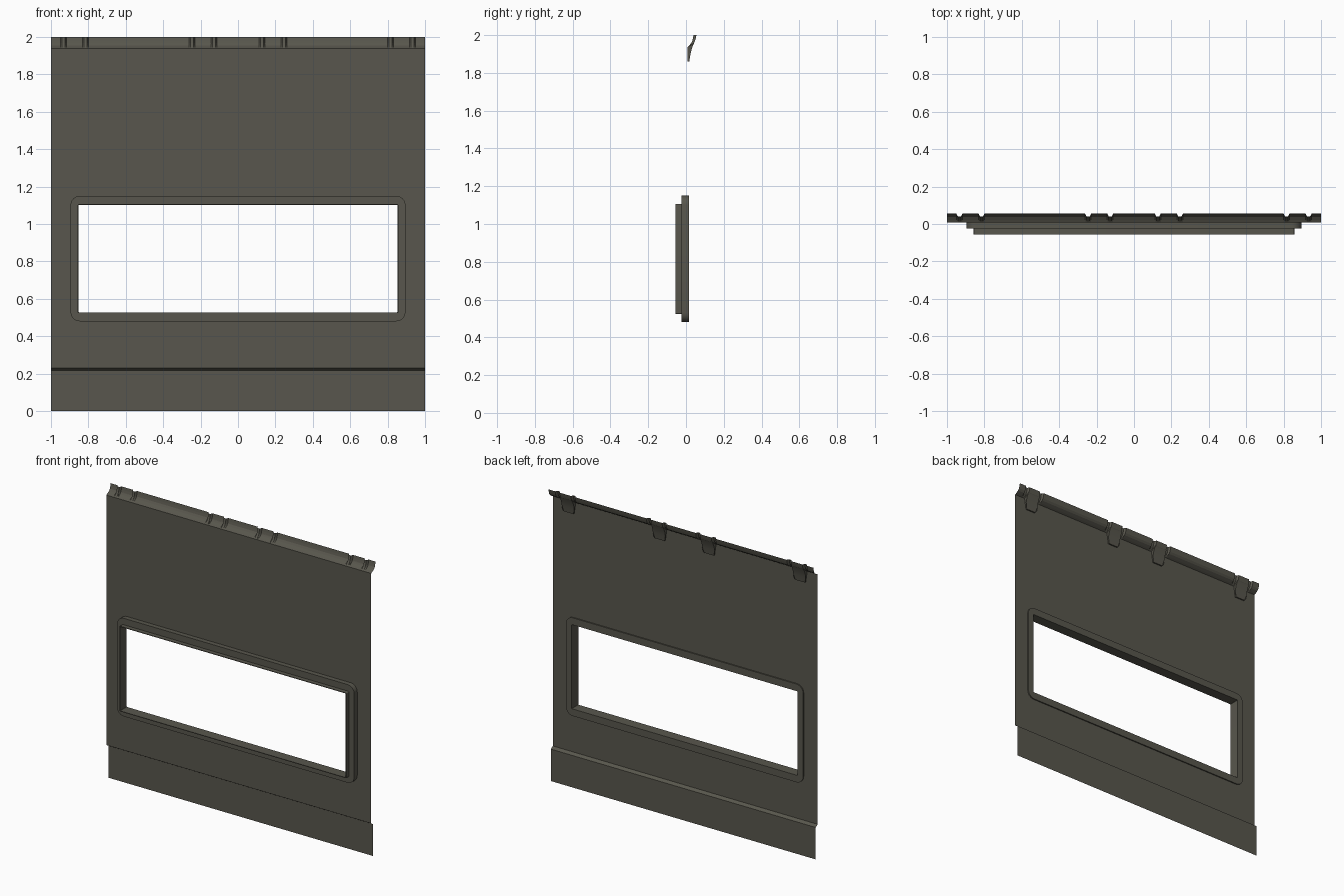
import bpy, bmesh, math

if "Cube" in bpy.data.objects:
    bpy.data.objects.remove(bpy.data.objects["Cube"])

olive = bpy.data.materials.new("dark olive grey")
olive.diffuse_color = (0.098, 0.094, 0.074, 1)
olive.use_nodes = True
olive.node_tree.nodes["Principled BSDF"].inputs["Base Color"].default_value = olive.diffuse_color

PANEL_Y = 0.008


def make(name, bm, smooth=False):
    if smooth:
        bmesh.ops.recalc_face_normals(bm, faces=bm.faces)
    me = bpy.data.meshes.new(name)
    bm.to_mesh(me)
    bm.free()
    me.materials.append(olive)
    ob = bpy.data.objects.new(name, me)
    bpy.context.collection.objects.link(ob)
    if smooth:
        bpy.ops.object.select_all(action='DESELECT')
        ob.select_set(True)
        bpy.context.view_layer.objects.active = ob
        bpy.ops.object.shade_smooth_by_angle(angle=math.radians(35))
    return ob


def sheet(name, xs, rows, point, skip=lambda i, j: False):
    """Open grid over x stations and profile rows, facing the front."""
    bm = bmesh.new()
    g = [[bm.verts.new(point(x, r)) for x in xs] for r in rows]
    for j in range(len(rows) - 1):
        for i in range(len(xs) - 1):
            if not skip(i, j):
                bm.faces.new((g[j][i], g[j][i + 1], g[j + 1][i + 1], g[j + 1][i]))
    return make(name, bm)


# Thin door sheet with a stepped-back lower strip and a window hole
profile = [(0.03, 0), (0.03, 0.218), (PANEL_Y, 0.231), (PANEL_Y, 0.5),
           (PANEL_Y, 1.13), (PANEL_Y, 1.937)]
sheet("door_panel", [-1, -0.875, 0.875, 1], profile,
      lambda x, r: (x, r[0], r[1]), lambda i, j: i == 1 and j == 3)

# Curved top lip, with narrow grooves pressed in beside each clip
clips = [-0.874, -0.186, 0.186, 0.874]
grooves = [c + s * 0.059 for c in clips for s in (-1, 1)]
GW, DEPTH = 0.016, 0.015
stations = [(-1, 0), (1, 0)]
for c in grooves:
    stations += [(c - GW, 0), (c - GW * 0.5, 1), (c + GW * 0.5, 1), (c + GW, 0)]
stations.sort()
lip = [(PANEL_Y, 1.937, 0), (0.022, 1.944, 0.4), (0.038, 1.954, 0.9),
       (0.047, 1.966, 1), (0.051, 1.98, 1), (0.055, 2.0, 1)]
sheet("top_lip", stations, lip,
      lambda s, r: (s[0], r[0] - DEPTH * s[1] * r[2], r[1]))

# Wedge clips behind the lip, tapering down onto the panel
back = [(0.046, 1.966, 0.047), (0.031, 1.93, 0.047), (0.024, 1.9, 0.047),
        (0.019, 1.872, 0.045), (0.017, 1.86, 0.036), (PANEL_Y, 1.86, 0.036)]
for n, c in enumerate(clips):
    bm = bmesh.new()
    left = [bm.verts.new((c - w, y, z)) for y, z, w in back]
    right = [bm.verts.new((c + w, y, z)) for y, z, w in back]
    for i in range(len(back) - 1):
        bm.faces.new((left[i], left[i + 1], right[i + 1], right[i]))
    for side, s in ((left, -1), (right, 1)):
        top = bm.verts.new((c + s * 0.047, PANEL_Y, 1.937))
        bm.faces.new(side + [top])
    make("clip_%d" % (n + 1), bm, True)


# Window frame: rounded ring plus a thin sleeve standing out at the front
def loop(bm, hx, hz, rad, y, zc=0.815, n=6):
    pts = []
    for k, (sx, sz) in enumerate(((1, 1), (-1, 1), (-1, -1), (1, -1))):
        for i in range(n + 1):
            a = math.pi / 2 * (k + i / n)
            pts.append(bm.verts.new((sx * (hx - rad) + rad * math.cos(a), y,
                                     zc + sz * (hz - rad) + rad * math.sin(a))))
    return pts


bm = bmesh.new()
section = [(0.895, 0.335, 0.05, 0.016), (0.895, 0.335, 0.05, -0.025),
           (0.857, 0.291, 0.006, -0.025), (0.857, 0.291, 0.006, -0.055),
           (0.852, 0.287, 0.004, -0.055), (0.852, 0.287, 0.004, 0.016)]
rings = [loop(bm, *s) for s in section]
for a, b in zip(rings, rings[1:] + rings[:1]):
    for i in range(len(a)):
        j = (i + 1) % len(a)
        bm.faces.new((a[i], a[j], b[j], b[i]))
make("window_frame", bm, True)
